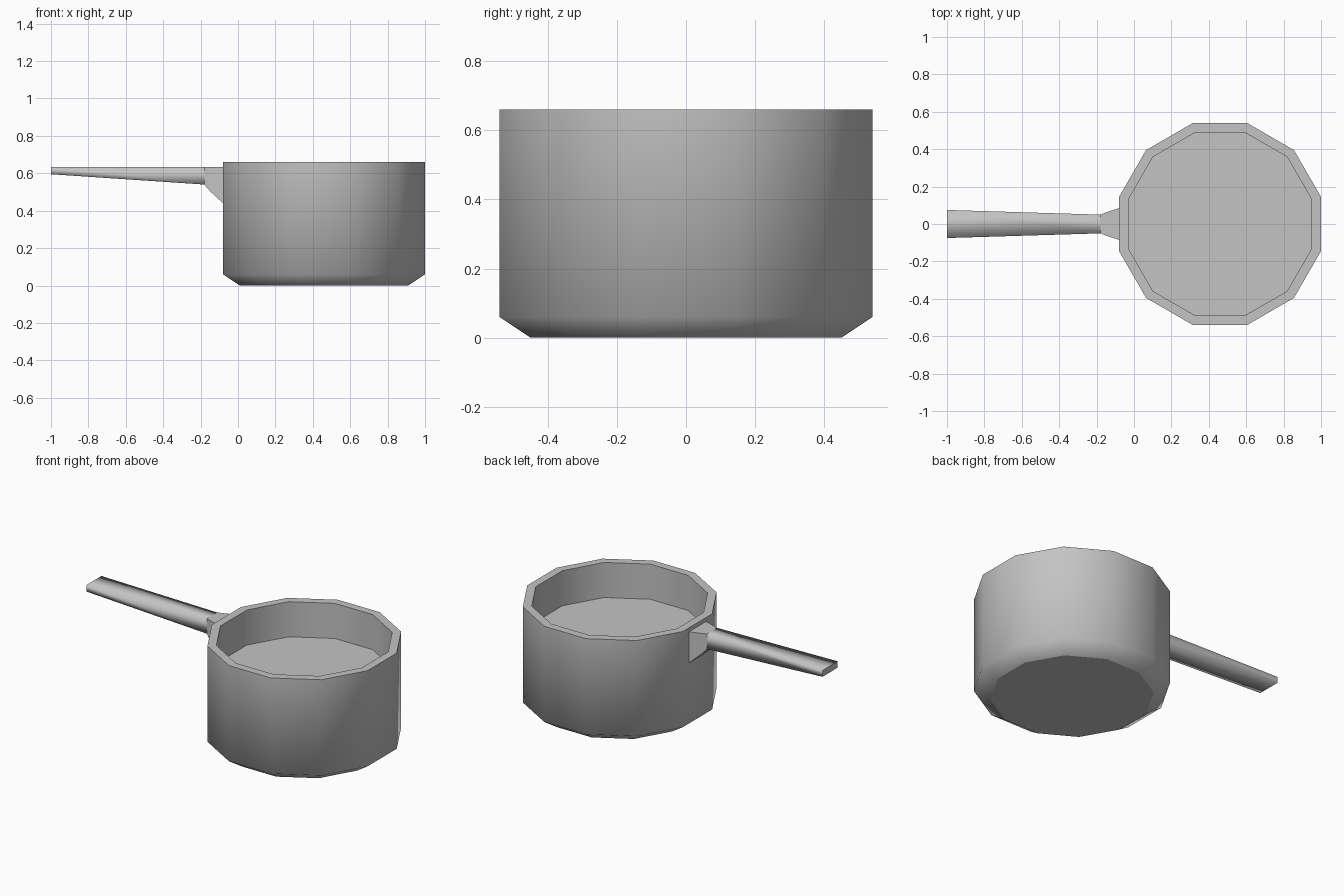
import bpy, bmesh, math

if "Cube" in bpy.data.objects:
    bpy.data.objects.remove(bpy.data.objects["Cube"], do_unlink=True)

GREY = (0.55, 0.55, 0.55, 1.0)
metal = bpy.data.materials.new("grey metal")
metal.use_nodes = True
metal.diffuse_color = GREY
metal.node_tree.nodes["Principled BSDF"].inputs["Base Color"].default_value = GREY


def loft(name, rings, smooth_angle, sharp_rings=()):
    """Skin a list of equal-length point rings, cap both ends, shade by angle."""
    bm = bmesh.new()
    loops = [[bm.verts.new(p) for p in ring] for ring in rings]
    n = len(loops[0])
    for a, b in zip(loops, loops[1:]):
        for i in range(n):
            j = (i + 1) % n
            bm.faces.new((a[i], a[j], b[j], b[i]))
    bm.faces.new(loops[0][::-1])
    bm.faces.new(loops[-1])
    bmesh.ops.recalc_face_normals(bm, faces=bm.faces)
    bm.normal_update()
    for f in bm.faces:
        f.smooth = smooth_angle > 0
    for e in bm.edges:
        e.smooth = e.calc_face_angle(0) < math.radians(smooth_angle)
    for k in sharp_rings:
        for i in range(n):
            bm.edges.get((loops[k][i], loops[k][(i + 1) % n])).smooth = False
    mesh = bpy.data.meshes.new(name)
    bm.to_mesh(mesh)
    bm.free()
    mesh.materials.append(metal)
    obj = bpy.data.objects.new(name, mesh)
    bpy.context.collection.objects.link(obj)
    return obj


def polygon_ring(apothem, z, sides=12, cx=0.46):
    """Regular polygon with flats facing the axes."""
    r = apothem / math.cos(math.pi / sides)
    angles = [(i + 0.5) * math.tau / sides for i in range(sides)]
    return [(cx + r * math.cos(a), r * math.sin(a), z) for a in angles]


def box_ring(x, half_width, bottom, top):
    """Rectangular section across the handle."""
    return [(x, -half_width, bottom), (x, half_width, bottom),
            (x, half_width, top), (x, -half_width, top)]


# Pot: chamfered base, straight wall, flat rim, recessed inside floor
pot_profile = [(0.45, 0.0), (0.54, 0.06), (0.54, 0.66), (0.49, 0.66), (0.49, 0.44)]
loft("pot", [polygon_ring(a, z) for a, z in pot_profile], 60, sharp_rings=(0, 2, 3, 4))

# Handle: tapered bar, wide and thin at the far end
loft("handle", [box_ring(-1.0, 0.075, 0.595, 0.635),
                box_ring(-0.18, 0.05, 0.54, 0.635)], 100, sharp_rings=(0, 1))

# Bracket flaring from the handle onto the wall
loft("handle_bracket", [box_ring(-0.18, 0.05, 0.54, 0.635),
                        box_ring(-0.15, 0.062, 0.505, 0.635),
                        box_ring(-0.08, 0.085, 0.44, 0.635)], 0)
